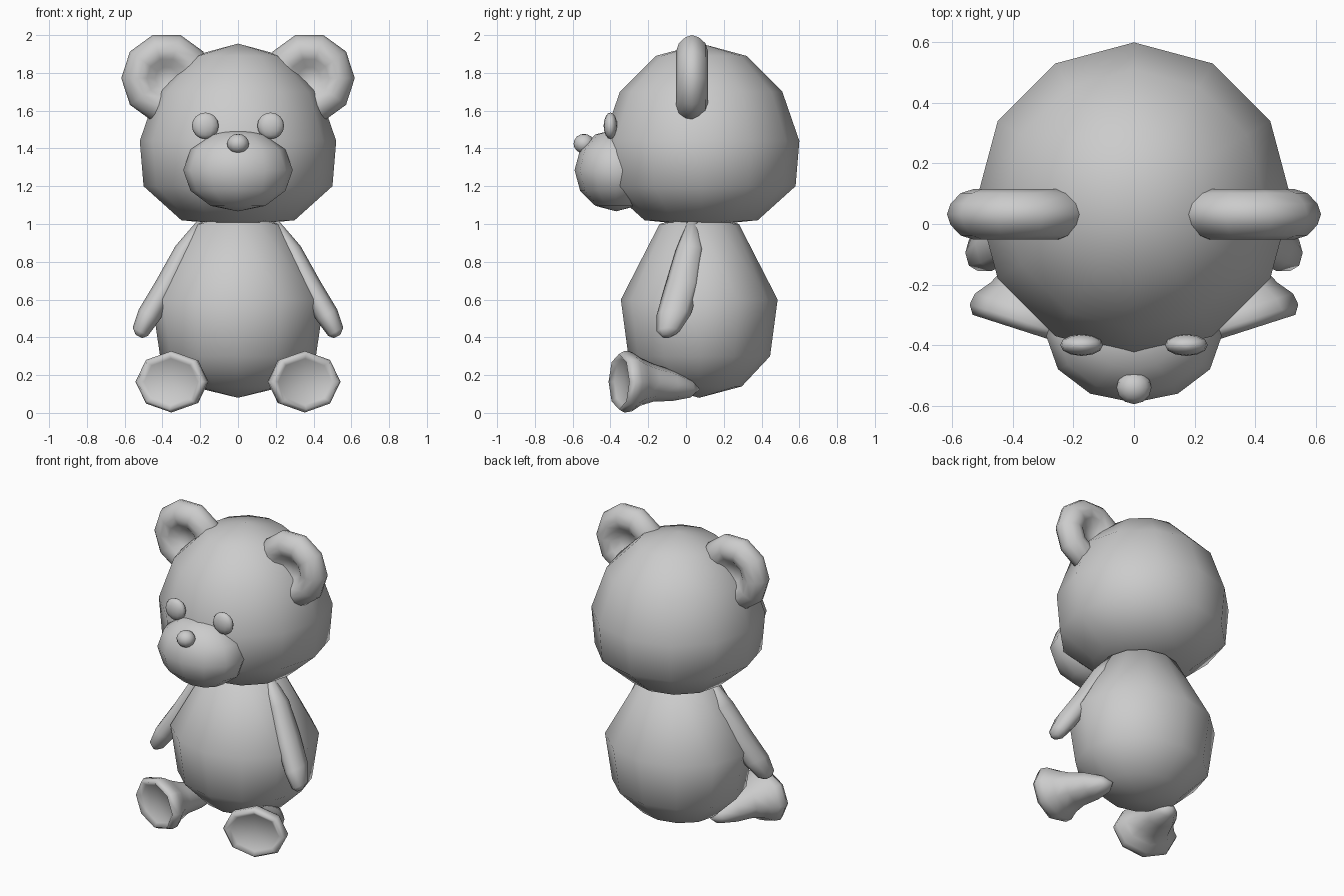
import bpy, bmesh, math
from mathutils import Vector

if "Cube" in bpy.data.objects:
    bpy.data.objects.remove(bpy.data.objects["Cube"])


def loft(name, rings, n):
    """Smooth closed skin through rings: (centre, axis_u, axis_v, radius_u, radius_v)."""
    bm = bmesh.new()
    loops = []
    for c, u, v, ru, rv in rings:
        c, u, v = Vector(c), Vector(u), Vector(v)
        if ru == 0:
            loops.append([bm.verts.new(c)])
            continue
        loops.append([bm.verts.new(c + u * ru * math.cos(2 * math.pi * i / n)
                                   + v * rv * math.sin(2 * math.pi * i / n)) for i in range(n)])
    for a, b in zip(loops, loops[1:]):
        for i in range(n):
            j = (i + 1) % n
            quad = [a[i % len(a)], a[j % len(a)], b[j % len(b)], b[i % len(b)]]
            bm.faces.new(list(dict.fromkeys(quad)))
    for end in (loops[0], loops[-1]):
        if len(end) > 1:
            bm.faces.new(end)
    bmesh.ops.recalc_face_normals(bm, faces=bm.faces)
    me = bpy.data.meshes.new(name)
    bm.to_mesh(me)
    bm.free()
    for p in me.polygons:
        p.use_smooth = True
    ob = bpy.data.objects.new(name, me)
    bpy.context.collection.objects.link(ob)
    return ob


def lathe(name, y, profile, sx=1.0, n=12):
    """Upright round part from (radius, z) points."""
    return loft(name, [((0, y, z), (1, 0, 0), (0, 1, 0), r * sx, r) for r, z in profile], n)


def ball(name, centre, radii, n=12, rings=6):
    x, y, z = centre
    rx, ry, rz = radii
    out = []
    for k in range(rings + 1):
        a = math.pi * k / rings
        s = 0 if k in (0, rings) else math.sin(a)
        out.append(((x, y, z + rz * math.cos(a)), (1, 0, 0), (0, 1, 0), rx * s, ry * s))
    return loft(name, out, n)


# Head and body
lathe("head", 0.08, [(0, 1.955), (.24, 1.89), (.43, 1.70), (.52, 1.44),
                     (.50, 1.20), (.30, 1.02), (0, .99)])
lathe("body", 0.07, [(0, 1.06), (.21, 1.0), (.415, .60), (.375, .30),
                     (.225, .14), (0, .08)], sx=1.1)

# Muzzle and nose
ball("muzzle", (0, -.37, 1.285), (.29, .22, .218))
ball("nose", (0, -.54, 1.425), (.058, .055, .052), rings=8)

for side, s in (("left", 1), ("right", -1)):
    # Eye
    ball(side + "_eye", (s * .173, -.40, 1.52), (.071, .036, .07), rings=8)

    # Ear: rounded rim with a dished middle on both faces
    half = [(0, .015), (.06, .025), (.105, .068), (.15, .084), (.195, .07), (.228, .035)]
    prof = [(r, -h) for r, h in half] + [(.24, 0)] + [(r, h) for r, h in reversed(half)]
    loft(side + "_ear", [((s * .378, .032 + y, 1.772), (s, 0, 0), (0, 0, 1), r, r)
                         for r, y in prof], 10)

    # Arm: flattened taper hanging outwards and forwards
    path = [((.19, .035, 1.01), .03, .025), ((.285, .02, .86), .075, .052),
            ((.38, -.02, .67), .092, .062), ((.47, -.065, .52), .09, .062),
            ((.517, -.095, .43), .06, .046), ((.525, -.105, .405), .025, .02)]
    across = Vector((s * .88, 0, .47))
    loft(side + "_arm", [((s * x, y, z), (0, 1, 0), across, ra, rb)
                         for (x, y, z), ra, rb in path], 8)

    # Leg: recessed sole, wide foot, tapering back to the hip
    back = Vector((-s * .305, .95, 0))
    u = Vector((s * .95, .305, 0))
    sole = Vector((s * .362, -.355, .165))
    steps = [(.03, 0, 0), (.022, .75, 0), (0, .9, 0), (.03, 1, 0), (.07, .97, 0),
             (.12, .78, 0), (.19, .62, -.005), (.30, .5, -.02), (.40, .3, -.035), (.45, 0, -.04)]
    loft(side + "_leg", [(sole + back * d + Vector((0, 0, dz)), u, (0, 0, 1), .2 * k, .163 * k)
                         for d, k, dz in steps], 8)
